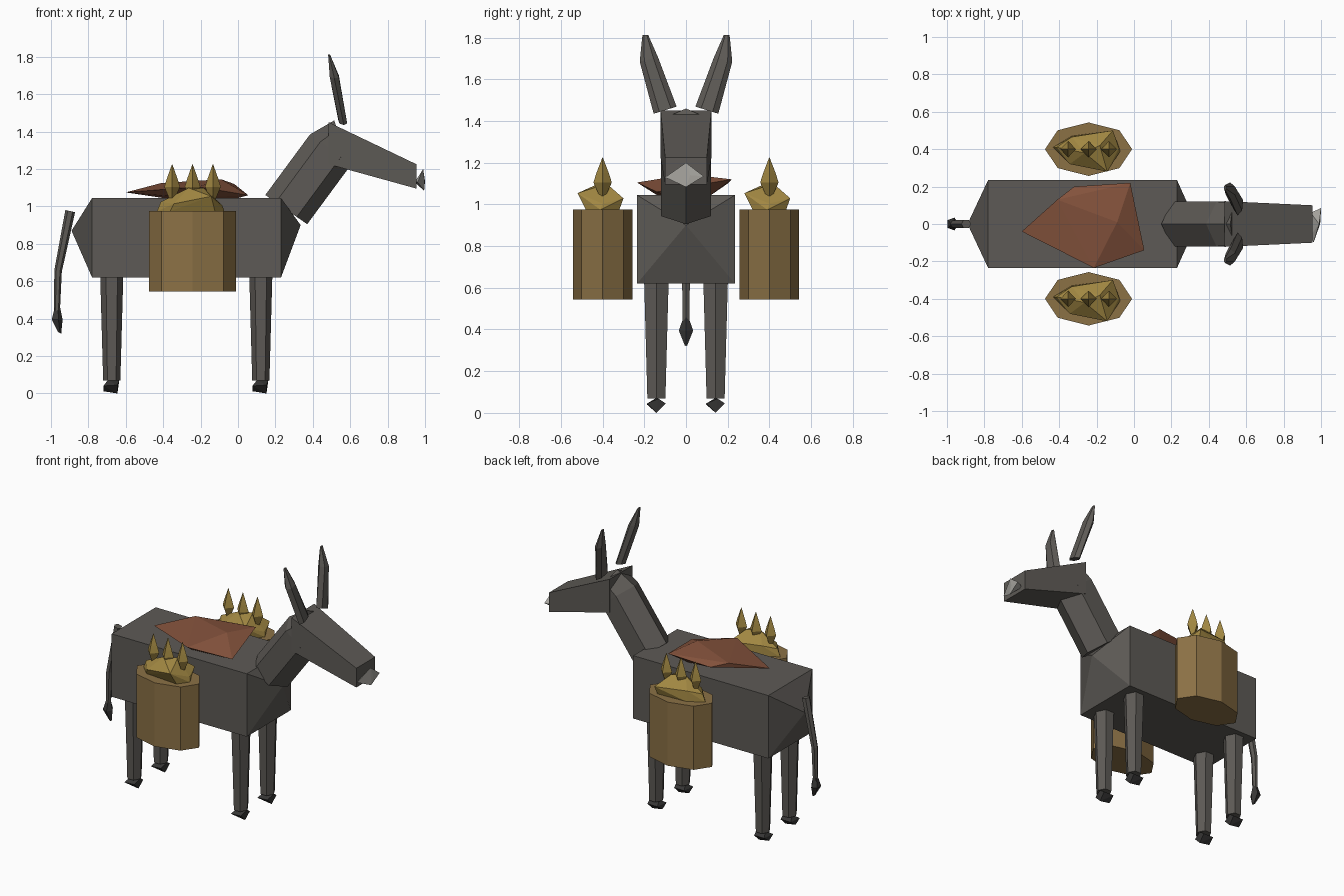
import bpy
import bmesh
from math import cos, sin, pi, radians
from mathutils import Vector

cube = bpy.data.objects.get("Cube")
if cube:
    bpy.data.objects.remove(cube, do_unlink=True)


def material(name, r, g, b):
    m = bpy.data.materials.new(name)
    m.use_nodes = True
    m.diffuse_color = (r, g, b, 1)
    m.node_tree.nodes["Principled BSDF"].inputs["Base Color"].default_value = (r, g, b, 1)
    return m


HIDE = material("grey hide", .11, .102, .092)
DARK = material("dark hoof", .038, .037, .036)
MUZZLE = material("pale muzzle", .38, .37, .34)
WICKER = material("tan wicker", .26, .165, .06)
GOLD = material("ochre cargo", .36, .245, .055)
CLOTH = material("rust cloth", .23, .085, .045)


def finish(name, bm, mat):
    bmesh.ops.recalc_face_normals(bm, faces=bm.faces)
    mesh = bpy.data.meshes.new(name)
    bm.to_mesh(mesh)
    bm.free()
    mesh.materials.append(mat)
    ob = bpy.data.objects.new(name, mesh)
    bpy.context.collection.objects.link(ob)
    return ob


def hull(name, points, mat, offset=(0, 0, 0)):
    """Faceted convex solid around a few points."""
    bm = bmesh.new()
    for p in points:
        bm.verts.new(Vector(p) + Vector(offset))
    res = bmesh.ops.convex_hull(bm, input=bm.verts)
    bmesh.ops.delete(bm, geom=[v for v in bm.verts if not v.link_faces], context='VERTS')
    bmesh.ops.dissolve_limit(bm, angle_limit=radians(1), verts=bm.verts, edges=bm.edges)
    return finish(name, bm, mat)


def loft(name, sections, sides, mat):
    """Tube through sections given as (centre, u axis, v axis)."""
    bm = bmesh.new()
    rings = []
    for c, u, v in sections:
        c, u, v = Vector(c), Vector(u), Vector(v)
        rings.append([bm.verts.new(c + u * cos(2 * pi * k / sides) + v * sin(2 * pi * k / sides))
                      for k in range(sides)])
    for a, b in zip(rings, rings[1:]):
        for k in range(sides):
            j = (k + 1) % sides
            bm.faces.new((a[k], a[j], b[j], b[k]))
    bm.faces.new(rings[0])
    bm.faces.new(rings[-1])
    return finish(name, bm, mat)


def upright(name, x, y, profile, sides, mat):
    """Vertical lofted part from (z, x radius, y radius) steps."""
    return loft(name, [((x, y, z), (rx, 0, 0), (0, ry, 0)) for z, rx, ry in profile], sides, mat)


# Body with pointed chest and rump
box = [(x, y, z) for x in (-.78, .23) for y in (-.235, .235) for z in (.62, 1.045)]
hull("body", box + [(-.89, 0, .87), (.335, 0, .9)], HIDE)

# Neck and head
loft("neck", [((.258, 0, .983), (.112, 0, -.078), (0, .138, 0)),
              ((.497, 0, 1.307), (.112, 0, -.078), (0, .138, 0)),
              ((.545, 0, 1.36), (-.03 + .06, 0, -.1), (0, .13, 0))][:3], 6, HIDE)
hull("head", [(x, y * s, z) for x, y, z in ((.485, .122, 1.225), (.485, .122, 1.45),
                                            (.955, .1, 1.095), (.955, .1, 1.225))
              for s in (-1, 1)], HIDE)
hull("muzzle", [(.99, 0, 1.2), (.96, -.1, 1.13), (.995, 0, 1.083), (1, .085, 1.135),
                (.997, .02, 1.14), (.945, .06, 1.13), (.945, -.06, 1.13)], MUZZLE)

# Ears, bent and flattened
for s, side in ((1, "left"), (-1, "right")):
    loft(side + "_ear", [((.56, .1 * s, 1.452), (.006, .055 * s, -.017), (.024, 0, 0)),
                         ((.515, .178 * s, 1.695), (0, .044 * s, -.01), (.028, 0, 0)),
                         ((.487, .195 * s, 1.812), (0, .014 * s, 0), (.006, 0, 0))], 6, HIDE)

# Legs and tilted hooves
hoof = [(-.045, -.045, .04), (-.045, 0, .012), (.03, 0, 0), (.035, .045, .045),
        (-.04, .045, .045), (.03, -.045, .045), (-.02, 0, .072), (.04, .01, .068)]
for x, end in ((.122, "front"), (-.675, "back")):
    for y, side in ((.142, "left"), (-.142, "right")):
        upright(f"{end}_{side}_leg", x, y, [(.07, .046, .05), (.64, .062, .068)], 6, HIDE)
        hull(f"{end}_{side}_hoof", hoof, DARK, (x, y, 0))

# Tail
loft("tail", [((-.897, 0, .975), (.026, 0, -.006), (0, .026, 0)),
              ((-.962, 0, .655), (.02, 0, -.004), (0, .022, 0)),
              ((-.968, 0, .44), (.016, 0, 0), (0, .018, 0))], 6, HIDE)
loft("tail_tuft", [((-.967, 0, .46), (.016, 0, 0), (0, .012, 0)),
                   ((-.97, 0, .395), (.032, 0, 0), (0, .036, 0)),
                   ((-.955, 0, .325), (.01, 0, -.005), (0, .006, 0))], 5, DARK)

# Folded cloth on the back
hull("saddle_cloth", [(-.6, -.04, 1.075), (-.41, .13, 1.125), (-.32, .2, 1.1), (-.02, .22, 1.12),
                      (.055, -.14, 1.06), (-.215, -.235, 1.105), (-.09, .01, 1.145),
                      (-.4, 0, 1.045), (-.1, .12, 1.045), (0, -.1, 1.045), (-.25, -.14, 1.045)], CLOTH)

# Baskets with a lump of cargo and three spikes each
lump = [(-.19, .01, 0), (-.12, -.06, 0), (.12, -.08, 0), (.17, -.01, 0), (.12, .08, 0), (-.09, .07, 0),
        (-.17, .01, .05), (-.1, -.08, .04), (.1, -.12, .08), (.16, .0, .03), (.13, .1, .055),
        (-.09, .065, .07), (-.02, -.02, .125), (.06, .02, .125)]
for y, side in ((.4, "left"), (-.4, "right")):
    upright(side + "_basket", -.243, y, [(.545, .233, .143), (.975, .233, .143)], 8, WICKER)
    hull(side + "_cargo", lump, GOLD, (-.243, y, .974))
    for i in range(3):
        upright(f"{side}_spike_{i + 1}", -.243 + .109 * (i - 1), y,
                [(1.04, .015, .015), (1.105, .042, .044), (1.15, .028, .03), (1.225, .001, .001)], 4, GOLD)
